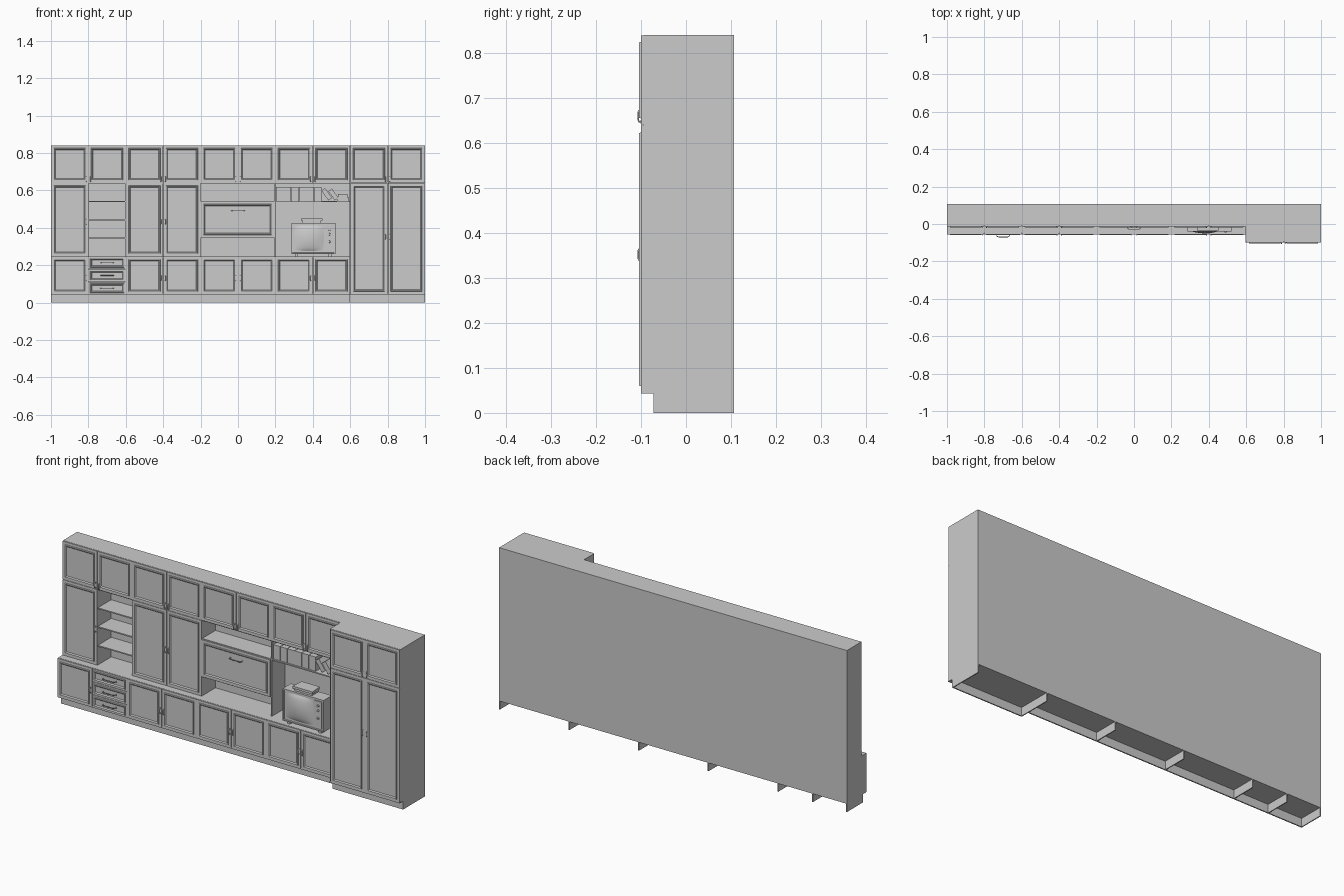
import bpy, bmesh, math
from mathutils import Vector, Matrix

if "Cube" in bpy.data.objects:
    bpy.data.objects.remove(bpy.data.objects["Cube"])

FRONT_UP, FRONT_LOW, FRONT_TALL, BACK = -0.014, -0.055, -0.1, 0.107
KICK, COUNTER, HEAD, TOP, T = 0.043, 0.246, 0.64, 0.84, 0.006


def finish(name, bm):
    bmesh.ops.recalc_face_normals(bm, faces=bm.faces)
    me = bpy.data.meshes.new(name)
    bm.to_mesh(me)
    bm.free()
    ob = bpy.data.objects.new(name, me)
    bpy.context.collection.objects.link(ob)
    return ob


def box(name, x0, x1, y0, y1, z0, z1, taper=None, tilt=0.0):
    """Box; taper=(sx, sz) scales the rear face, tilt leans it about y."""
    bm = bmesh.new()
    bmesh.ops.create_cube(bm, size=1)
    for v in bm.verts:
        if taper and v.co.y > 0:
            v.co.x *= taper[0]
            v.co.z *= taper[1]
        v.co = Vector((v.co.x * (x1 - x0), v.co.y * (y1 - y0), v.co.z * (z1 - z0)))
    if tilt:
        bm.transform(Matrix.Rotation(tilt, 4, 'Y'))
    bm.transform(Matrix.Translation(((x0 + x1) / 2, (y0 + y1) / 2, (z0 + z1) / 2)))
    return finish(name, bm)


def side_panel(name, x0, x1, profile):
    """Upright panel: (y, z) outline extruded along x."""
    bm = bmesh.new()
    f = bm.faces.new([bm.verts.new((x0, y, z)) for y, z in profile])
    r = bmesh.ops.extrude_face_region(bm, geom=[f])
    for v in r['geom']:
        if isinstance(v, bmesh.types.BMVert):
            v.co.x = x1
    return finish(name, bm)


def door(name, x0, x1, z0, z1, y, margin=0.02):
    """Slab with a raised moulding ring around a flat field."""
    g = 0.0008
    bm = bmesh.new()
    bmesh.ops.create_cube(bm, size=1)
    for v in bm.verts:
        v.co = Vector((x0 + g if v.co.x < 0 else x1 - g,
                       y if v.co.y < 0 else y + T,
                       z0 + g if v.co.z < 0 else z1 - g))
    bm.normal_update()
    face = min(bm.faces, key=lambda f: f.normal.y)
    for t, d in ((margin, 0), (0.002, 0.005), (0.004, 0), (0.004, -0.003), (0.003, -0.002)):
        bmesh.ops.inset_individual(bm, faces=[face], thickness=t, depth=d)
    return finish(name, bm)


def handle(name, x, y, z, half, out, horizontal=False, rad=0.002):
    """Bent bar pull with a mounting rosette at each end."""
    cu = bpy.data.curves.new(name, 'CURVE')
    cu.dimensions = '3D'
    cu.bevel_depth, cu.bevel_resolution = rad, 1
    cu.use_fill_caps = True
    sp = cu.splines.new('POLY')
    path = [(-1, 0), (-0.95, 0.75), (-0.7, 1), (0.7, 1), (0.95, 0.75), (1, 0)]
    sp.points.add(len(path) - 1)
    for p, (a, b) in zip(sp.points, path):
        a, b = a * half, -b * out
        p.co = (x + a, y + b, z, 1) if horizontal else (x, y + b, z + a, 1)
    bpy.context.collection.objects.link(bpy.data.objects.new(name, cu))
    for s in (-half, half):
        cx, cz = (x + s, z) if horizontal else (x, z + s)
        box(name + "_rosette", cx - 0.004, cx + 0.004, y - 0.0015, y + 0.001, cz - 0.004, cz + 0.004)


# Carcass: back, tops, bottoms, kick boards, counter
box("back_panel", -1, 1, BACK - T, BACK, KICK, TOP)
box("top_panel", -1, 0.6, FRONT_UP + T, BACK, TOP - T, TOP)
box("wardrobe_top", 0.595, 1, FRONT_TALL + T, BACK, TOP - T, TOP)
box("bottom_panel", -1, 0.6, FRONT_LOW, BACK, KICK, KICK + T)
box("wardrobe_bottom", 0.595, 1, FRONT_TALL, BACK, KICK, KICK + T)
box("kick_board", -1, 0.6, FRONT_LOW + 0.028, FRONT_LOW + 0.034, 0, KICK)
box("wardrobe_kick", 0.595, 1, FRONT_TALL + 0.028, FRONT_TALL + 0.034, 0, KICK)
box("counter", -1, 0.6, FRONT_LOW + T, BACK, COUNTER - T, COUNTER)
box("head_shelf", -1, 0.6, FRONT_UP + T, BACK, HEAD - 0.004, HEAD + 0.002)

# Upright partitions reaching the floor
low = [(BACK, 0), (BACK, TOP), (FRONT_UP + T, TOP), (FRONT_UP + T, COUNTER), (FRONT_LOW + T, COUNTER),
       (FRONT_LOW + T, KICK), (FRONT_LOW + 0.028, KICK), (FRONT_LOW + 0.028, 0)]
tall = [(BACK, 0), (BACK, TOP), (FRONT_TALL + T, TOP), (FRONT_TALL + T, KICK),
        (FRONT_TALL + 0.028, KICK), (FRONT_TALL + 0.028, 0)]
for x in (-0.995, -0.8, -0.6, -0.2, 0.2):
    side_panel("partition", x - 0.005, x, low)
for x in (0.6, 1.0):
    side_panel("wardrobe_side", x - 0.005, x, tall)

# Doors in rows of 0.2 wide cells
for i in range(10):
    x0 = -1 + i * 0.2
    x1 = x0 + 0.2
    hx = x1 - 0.012 if i % 2 == 0 else x0 + 0.012   # pairs meet at -0.8, -0.4, 0 ...
    if i > 0:
        hx = x0 + 0.012 if i % 2 else x1 - 0.012
    if i in (2, 4, 6, 8):
        hx = x1 - 0.012
    tall_unit = i >= 8
    yf = FRONT_TALL if tall_unit else FRONT_UP
    door("top_door", x0, x1, HEAD, TOP, yf)
    handle("top_door_handle", hx, yf, 0.66, 0.013, 0.006)
    if tall_unit:
        door("wardrobe_door", x0, x1, KICK, HEAD, yf, 0.022)
        handle("wardrobe_handle", hx, yf, 0.352, 0.013, 0.006)
        continue
    if i in (0, 2, 3):
        door("middle_door", x0, x1, COUNTER, HEAD, yf)
        handle("middle_door_handle", hx, yf, 0.432, 0.013, 0.006)
    if i != 1:
        door("base_door", x0, x1, KICK, COUNTER, FRONT_LOW)
        handle("base_door_handle", hx, FRONT_LOW, 0.13, 0.013, 0.006)

# Drawers and open shelves
step = (COUNTER - KICK) / 3
for k in range(3):
    z = KICK + k * step
    door("drawer", -0.8, -0.6, z, z + step, FRONT_LOW, 0.012)
    handle("drawer_handle", -0.7, FRONT_LOW, z + step / 2, 0.035, 0.014, True)
for z in (0.345, 0.443, 0.54):
    box("open_shelf", -0.8, -0.605, FRONT_UP + T, BACK - T, z - 0.003, z + 0.003)

# Drop-front bar between two niches
for z in (0.347, 0.541):
    box("niche_shelf", -0.2, 0.195, FRONT_UP + T, BACK - T, z - 0.003, z + 0.003)
door("drop_front", -0.2, 0.195, 0.347, 0.541, FRONT_UP)
handle("drop_front_handle", 0, FRONT_UP, 0.49, 0.035, 0.014, True)

# Book shelf with upright, leaning and lying books
box("book_shelf", 0.2, 0.595, FRONT_UP + T, BACK - T, 0.537, 0.543)
for k in range(6):
    x = 0.203 + k * 0.041
    box("book", x, x + 0.039, 0.0, 0.07, 0.543, 0.617)
for k in range(2):
    x = 0.474 + k * 0.036
    box("leaning_book", x - 0.012, x + 0.012, 0.0, 0.07, 0.543 + 0.004, 0.612 - k * 0.004, tilt=-0.62)
box("lying_book", 0.53, 0.593, -0.002, 0.07, 0.543, 0.561)
box("lying_book", 0.535, 0.585, 0.0, 0.065, 0.561, 0.58)

# Television: cased front with recess, tapered rear, feet, knobs
bm = bmesh.new()
bmesh.ops.create_cube(bm, size=1)
for v in bm.verts:
    v.co = Vector((0.4025 + v.co.x * 0.235, -0.006 + v.co.y * 0.068, 0.343 + v.co.z * 0.166))
bm.normal_update()
f = min(bm.faces, key=lambda f: f.normal.y)
bmesh.ops.inset_individual(bm, faces=[f], thickness=0.008)
bmesh.ops.inset_individual(bm, faces=[f], thickness=0.002, depth=-0.005)
finish("tv_case", bm)
box("tv_rear", 0.30, 0.505, 0.028, 0.075, 0.27, 0.415, taper=(0.65, 0.65))
box("tv_control_panel", 0.468, 0.508, -0.039, -0.03, 0.273, 0.413)
for x in (0.305, 0.485):
    box("tv_foot", x, x + 0.015, -0.03, 0.02, COUNTER, 0.261)
for z in (0.325, 0.365, 0.39):
    bm = bmesh.new()
    bmesh.ops.create_cone(bm, cap_ends=True, segments=16, radius1=0.006, radius2=0.005, depth=0.008)
    bm.transform(Matrix.Translation((0.489, -0.042, z)) @ Matrix.Rotation(math.pi / 2, 4, 'X'))
    finish("tv_knob", bm)

# Bulging rounded screen
bm = bmesh.new()
bmesh.ops.create_grid(bm, x_segments=16, y_segments=16, size=1)
for v in bm.verts:
    u, w = v.co.x, v.co.y
    v.co = Vector((0.379 + 0.08 * u * (1 - 0.05 * w * w),
                   -0.036 - 0.014 * (1 - u * u) * (1 - w * w) ** 0.7,
                   0.344 + 0.068 * w * (1 - 0.05 * u * u)))
    v.co.y = min(v.co.y, -0.036)
for p in bm.faces:
    p.smooth = True
finish("tv_screen", bm)

# Small set-top case on the television
box("top_case_base", 0.345, 0.445, -0.028, 0.03, 0.426, 0.438)
box("top_case_lid", 0.337, 0.452, -0.034, 0.034, 0.438, 0.45, taper=(0.9, 1))
